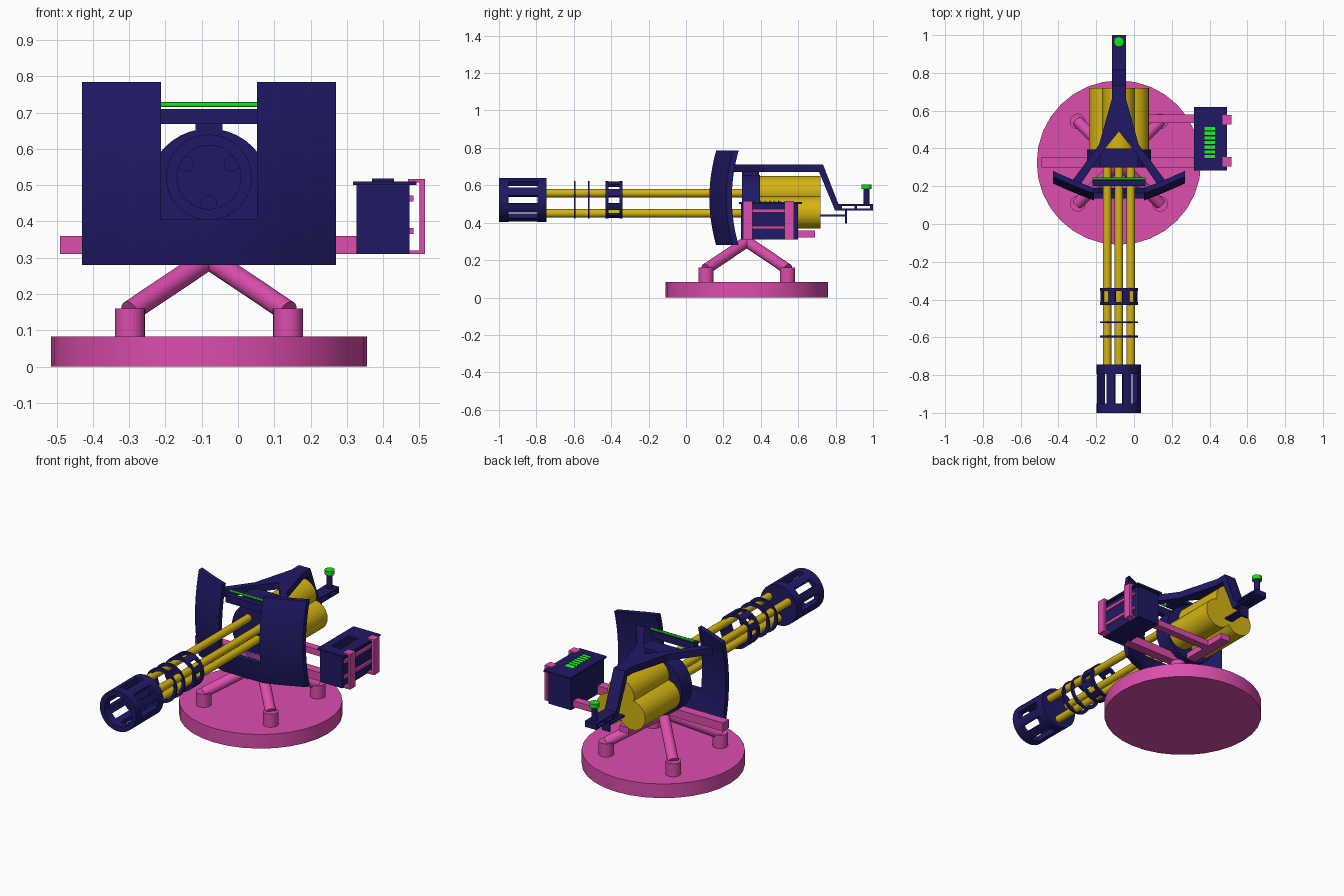
import bpy, bmesh, math
from mathutils import Vector

if "Cube" in bpy.data.objects:
    bpy.data.objects.remove(bpy.data.objects["Cube"])

CX, CY, AZ = -0.08, 0.325, 0.522   # pivot x/y and barrel axis height


def mat(name, rgb):
    m = bpy.data.materials.new(name)
    m.diffuse_color = (*rgb, 1)
    m.use_nodes = True
    m.node_tree.nodes["Principled BSDF"].inputs["Base Color"].default_value = m.diffuse_color
    return m


NAVY = mat("navy", (0.014, 0.010, 0.13))
GOLD = mat("gold", (0.66, 0.46, 0.006))
PINK = mat("pink", (0.72, 0.075, 0.42))
GREEN = mat("green", (0.01, 0.75, 0.01))


def finish(name, bm, m, smooth=False):
    bmesh.ops.recalc_face_normals(bm, faces=bm.faces[:])
    me = bpy.data.meshes.new(name)
    bm.to_mesh(me)
    bm.free()
    me.materials.append(m)
    o = bpy.data.objects.new(name, me)
    bpy.context.collection.objects.link(o)
    if smooth:
        bpy.ops.object.select_all(action='DESELECT')
        o.select_set(True)
        bpy.context.view_layer.objects.active = o
        bpy.ops.object.shade_smooth_by_angle(angle=math.radians(30))
    return o


def box(name, x, y, z, m):
    bm = bmesh.new()
    bmesh.ops.create_cube(bm, size=1)
    for v in bm.verts:
        v.co = [(a + b) / 2 + c * (b - a) for c, (a, b) in zip(v.co, (x, y, z))]
    return finish(name, bm, m)


def rod(name, a, b, r, m, n=32):
    a, b = Vector(a), Vector(b)
    bm = bmesh.new()
    bmesh.ops.create_cone(bm, cap_ends=True, segments=n, radius1=r, radius2=r, depth=(b - a).length)
    bm.transform((b - a).to_track_quat('Z', 'Y').to_matrix().to_4x4())
    bmesh.ops.translate(bm, verts=bm.verts[:], vec=(a + b) / 2)
    return finish(name, bm, m, True)


def prism(name, pts, lift, vec, m):
    """Extrude an outline; lift maps a 2D point to 3D."""
    bm = bmesh.new()
    f = bm.faces.new([bm.verts.new(lift(*p)) for p in pts])
    r = bmesh.ops.extrude_face_region(bm, geom=[f])
    bmesh.ops.translate(bm, verts=[v for v in r['geom'] if isinstance(v, bmesh.types.BMVert)], vec=vec)
    return finish(name, bm, m)


def sector(bm, y0, y1, ro, ri, a0=0.0, a1=math.tau, n=32):
    """Annular block around the barrel axis."""
    full = a1 - a0 > 6.28
    rows = []
    for i in range(n if full else n + 1):
        a = a0 + (a1 - a0) * i / n
        rows.append([bm.verts.new((CX + r * math.cos(a), y, AZ + r * math.sin(a)))
                     for r, y in ((ri, y0), (ro, y0), (ro, y1), (ri, y1))])
    for i in range(n):
        p, q = rows[i], rows[(i + 1) % len(rows)]
        for k in range(4):
            bm.faces.new((p[k], p[(k + 1) % 4], q[(k + 1) % 4], q[k]))
    if not full:
        bm.faces.new(rows[0])
        bm.faces.new(rows[-1])


def cage(name, y0, y1, rim, ro, ri, half_slot):
    bm = bmesh.new()
    sector(bm, y0, y0 + rim, ro, ri)
    sector(bm, y1 - rim, y1, ro, ri)
    for k in range(8):
        a = k * math.tau / 8
        sector(bm, y0 + rim, y1 - rim, ro, ri, a + half_slot, a + math.tau / 8 - half_slot, 3)
    return finish(name, bm, NAVY, True)


# Round base and four splayed legs
rod("base_disc", (CX, CY, 0), (CX, CY, 0.083), 0.435, PINK)
for sx in (-1, 1):
    for sy in (-1, 1):
        x, y = CX + sx * 0.218, CY + sy * 0.218
        rod("leg_foot", (x, y, 0.08), (x, y, 0.16), 0.041, PINK)
        rod("leg_strut", (x, y, 0.152), (CX, CY, 0.298), 0.03, PINK)

# Support bars
box("cross_bar", (-0.49, 0.34), (0.30, 0.355), (0.31, 0.36), PINK)
box("rear_bar", (CX - 0.03, CX + 0.03), (0.33, 0.69), (0.322, 0.358), PINK)
box("box_arm", (CX, 0.34), (0.535, 0.58), (0.322, 0.358), PINK)

# Drum housing and three rear cylinders
rod("drum_housing", (CX, 0.30, 0.486), (CX, 0.395, 0.486), 0.17, NAVY, 40)
for dx, z in ((0, 0.563), (-0.0725, 0.455), (0.0725, 0.455)):
    rod("rear_cylinder", (CX + dx, 0.38, z), (CX + dx, 0.72, z), 0.086, GOLD)

# Barrels with muzzle cage and clamp rings
for k in range(3):
    a = math.radians(30 + 120 * k)
    x, z = CX + 0.072 * math.cos(a), AZ + 0.072 * math.sin(a)
    rod("barrel", (x, -0.75, z), (x, 0.31, z), 0.022, GOLD, 20)
    rod("barrel_tip", (x, -0.775, z), (x, -0.75, z), 0.022, NAVY, 20)
cage("muzzle_cage", -1.0, -0.745, 0.05, 0.118, 0.088, 0.19)
rod("muzzle_plate", (CX, -0.765, AZ), (CX, -0.745, AZ), 0.1, NAVY)
cage("barrel_clamp", -0.43, -0.34, 0.016, 0.1, 0.083, 0.2)
for y in (-0.60, -0.525):
    bm = bmesh.new()
    sector(bm, y, y + 0.01, 0.1, 0.08)
    finish("thin_ring", bm, NAVY, True)


# Curved shield with a notch for the barrels
def shield():
    xs = [-0.35, -0.28, -0.21, -0.1325, 0.1325, 0.21, 0.28, 0.35]
    zs = [0.28 + 0.125 * i / 3 for i in range(4)] + [0.405 + 0.38 * i / 9 for i in range(1, 10)]
    bm = bmesh.new()

    def pt(x, z):
        sweep = max(0, (abs(x) - 0.1325) / 0.2175)
        return (CX + x, 0.125 + 0.09 * sweep ** 1.1 + 0.036 * ((z - 0.532) / 0.252) ** 2, z)
    g = [[bm.verts.new(pt(x, z)) for z in zs] for x in xs]
    for i in range(7):
        for j in range(len(zs) - 1):
            if i == 3 and j >= 3:
                continue
            bm.faces.new((g[i][j], g[i + 1][j], g[i + 1][j + 1], g[i][j + 1]))
    for v in [v for v in bm.verts if not v.link_faces]:
        bm.verts.remove(v)
    bmesh.ops.recalc_face_normals(bm, faces=bm.faces[:])
    front = [f for f in bm.faces]
    r = bmesh.ops.extrude_face_region(bm, geom=front, use_keep_orig=True)
    bmesh.ops.translate(bm, verts=[v for v in r['geom'] if isinstance(v, bmesh.types.BMVert)], vec=(0, 0.03, 0))
    return finish("shield", bm, NAVY, True)


shield()
box("shield_cross_bar", (-0.22, 0.06), (0.20, 0.235), (0.668, 0.71), NAVY)
rod("sight_bar", (-0.22, 0.238, 0.722), (0.06, 0.238, 0.722), 0.007, GREEN, 12)

# Forked top arm reaching back to the handle
for s in (-1, 1):
    prism("arm_fork", [(0, 0.66), (0.038, 0.66), (0.105, 0.42), (0.25, 0.225), (0.2, 0.215), (0.073, 0.40), (0, 0.49)],
          lambda x, y: (CX + s * x, y, 0.67), (0, 0, 0.04), NAVY)
prism("top_arm", [(0.6, 0.67), (0.712, 0.67), (0.797, 0.465), (0.835, 0.465), (0.835, 0.50), (0.815, 0.50), (0.733, 0.71), (0.6, 0.71)],
      lambda y, z: (CX - 0.037, y, z), (0.074, 0, 0), NAVY)
box("drum_lug", (CX - 0.037, CX + 0.037), (0.30, 0.39), (0.64, 0.675), NAVY)
box("lug_plate", (CX - 0.1, CX + 0.1), (0.30, 0.40), (0.67, 0.69), NAVY)

# Handle platform, button and trigger
for z in ((0.465, 0.475), (0.49, 0.50)):
    box("handle_plate", (CX - 0.037, CX + 0.037), (0.83, 1.0), z, NAVY)
for y in (0.90, 0.985):
    box("handle_post", (CX - 0.037, CX + 0.037), (y, y + 0.015), (0.47, 0.495), NAVY)
rod("button_stem", (CX, 0.965, 0.495), (CX, 0.965, 0.585), 0.016, NAVY, 20)
rod("button", (CX, 0.965, 0.58), (CX, 0.965, 0.605), 0.027, GREEN, 20)
box("trigger_bar", (CX - 0.025, CX + 0.025), (0.715, 0.86), (0.433, 0.443), NAVY)
box("trigger", (CX - 0.025, CX + 0.025), (0.85, 0.86), (0.397, 0.468), NAVY)

# Side box with lid, slats and carrying frame
box("side_box", (0.327, 0.472), (0.295, 0.60), (0.31, 0.502), NAVY)
box("box_lid", (0.317, 0.492), (0.283, 0.62), (0.50, 0.51), NAVY)
for i in range(7):
    y = 0.345 + i * 0.0245
    prism("green_slat", [(y + 0.004, 0.509), (y + 0.023, 0.509), (y + 0.004, 0.518)],
          lambda a, b: (0.372, a, b), (0.056, 0, 0), GREEN)
    box("slat_front", (0.370, 0.430), (y, y + 0.004), (0.509, 0.519), NAVY)
for y in (0.305, 0.527):
    box("frame_post", (0.50, 0.515), (y, y + 0.05), (0.31, 0.517), PINK)
    for z in ((0.31, 0.32), (0.507, 0.517)):
        box("frame_hook", (0.468, 0.51), (y, y + 0.05), z, PINK)
for z in (0.365, 0.455):
    box("frame_rail", (0.47, 0.484), (0.305, 0.577), (z, z + 0.017), PINK)
